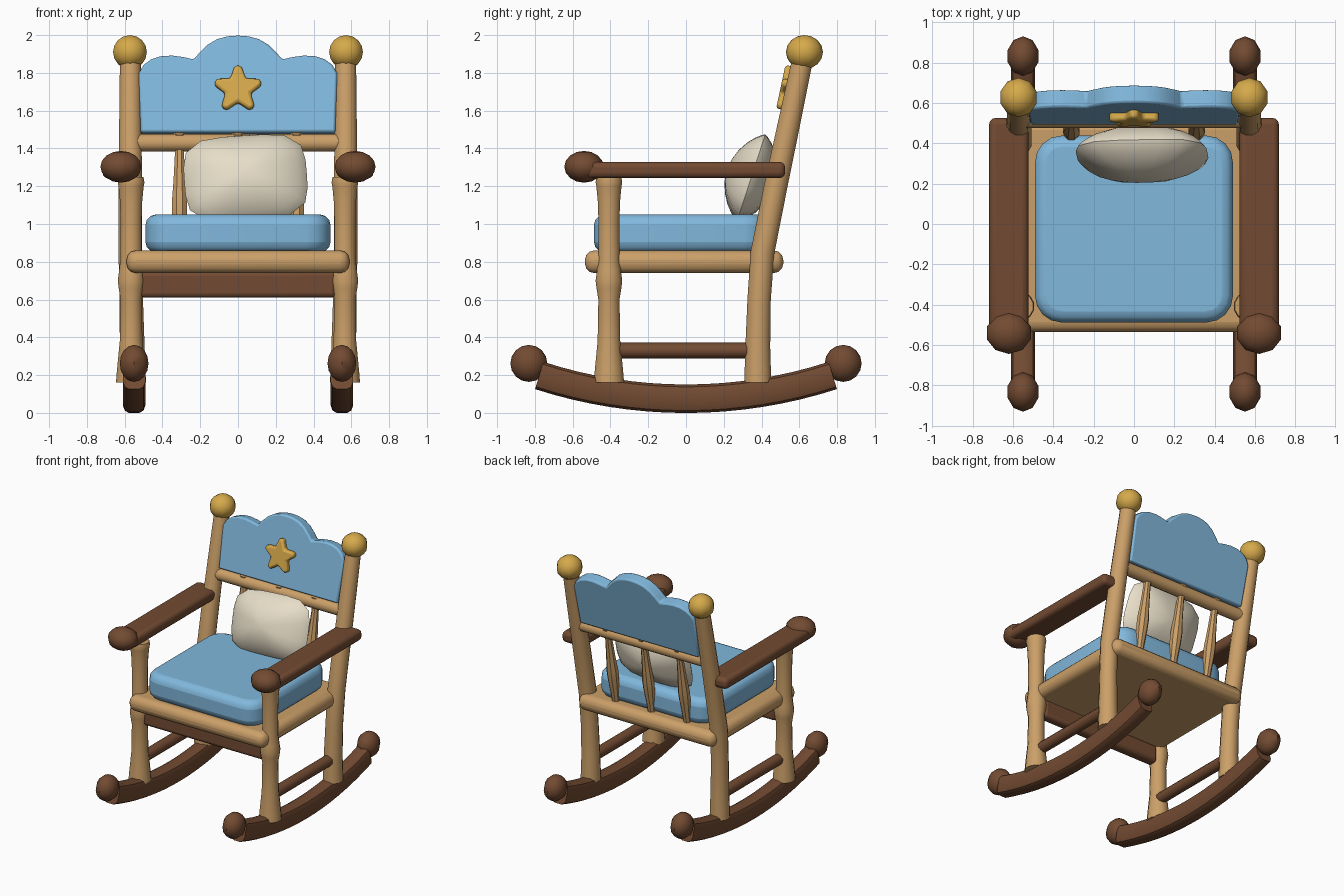
import bpy, bmesh, math
from mathutils import Vector, Matrix

if "Cube" in bpy.data.objects:
    bpy.data.objects.remove(bpy.data.objects["Cube"])


def material(name, rgb):
    m = bpy.data.materials.new(name)
    m.diffuse_color = (*rgb, 1)
    m.use_nodes = True
    m.node_tree.nodes["Principled BSDF"].inputs["Base Color"].default_value = m.diffuse_color
    return m


TAN = material("light_wood", (0.60, 0.35, 0.14))
BROWN = material("dark_wood", (0.17, 0.07, 0.032))
BLUE = material("blue", (0.22, 0.48, 0.72))
GOLD = material("gold", (0.67, 0.40, 0.07))
CREAM = material("cream", (0.80, 0.73, 0.58))
TILT = math.radians(-12)


def finish(bm, name, mat, mirror=False, bevel=0, segments=3, angle=40):
    bmesh.ops.recalc_face_normals(bm, faces=bm.faces)
    me = bpy.data.meshes.new(name)
    bm.to_mesh(me)
    bm.free()
    ob = bpy.data.objects.new(name, me)
    bpy.context.collection.objects.link(ob)
    me.materials.append(mat)
    if bevel:
        b = ob.modifiers.new("bevel", 'BEVEL')
        b.width, b.segments, b.limit_method = bevel, segments, 'ANGLE'
        b.angle_limit = math.radians(40)
    if mirror:
        ob.modifiers.new("mirror", 'MIRROR').use_mirror_merge = False
    bpy.ops.object.select_all(action='DESELECT')
    bpy.context.view_layer.objects.active = ob
    ob.select_set(True)
    bpy.ops.object.shade_smooth_by_angle(angle=math.radians(angle))
    return ob


def loft(name, mat, path, radii, sides=12, u=(1, 0, 0), power=1.0, mirror=False):
    """Rings of (ru, rv) radius along a path; power < 1 squares the section."""
    bm = bmesh.new()
    pts, u, rings = [Vector(p) for p in path], Vector(u), []
    for i, p in enumerate(pts):
        t = (pts[min(i + 1, len(pts) - 1)] - pts[max(i - 1, 0)]).normalized()
        v = t.cross(u)
        ru, rv = radii[i] if isinstance(radii[i], tuple) else (radii[i],) * 2
        ring = []
        for k in range(sides):
            a = 2 * math.pi * (k + 0.5) / sides
            c, s = math.cos(a), math.sin(a)
            c = math.copysign(abs(c) ** power, c)
            s = math.copysign(abs(s) ** power, s)
            ring.append(bm.verts.new(p + u * c * ru + v * s * rv))
        rings.append(ring)
    for a, b in zip(rings, rings[1:]):
        for k in range(sides):
            n = (k + 1) % sides
            bm.faces.new((a[k], a[n], b[n], b[k]))
    bm.faces.new(rings[0])
    bm.faces.new(rings[-1])
    return finish(bm, name, mat, mirror)


def ball(name, mat, centre, radius):
    bm = bmesh.new()
    bmesh.ops.create_uvsphere(bm, u_segments=10, v_segments=8, radius=1,
        matrix=Matrix.Translation(centre) @ Matrix.Diagonal((*radius, 1)))
    return finish(bm, name, mat, mirror=True)


def box(name, mat, centre, size, bevel, corner=0, mirror=False):
    bm = bmesh.new()
    bmesh.ops.create_cube(bm, size=1,
        matrix=Matrix.Translation(centre) @ Matrix.Diagonal((*size, 1)))
    if corner:
        edges = [e for e in bm.edges if abs(e.verts[0].co.z - e.verts[1].co.z) > 0.01]
        bmesh.ops.bevel(bm, geom=edges, offset=corner, segments=4, profile=0.5, affect='EDGES')
    return finish(bm, name, mat, mirror, bevel)


def plate(name, mat, outline, y0, y1, origin, bevel, segments=2):
    """Extruded x-z outline leaning back with the posts."""
    bm = bmesh.new()
    face = bm.faces.new([bm.verts.new((x, y0, z)) for x, z in outline])
    out = bmesh.ops.extrude_face_region(bm, geom=[face])
    bmesh.ops.translate(bm, vec=(0, y1 - y0, 0),
        verts=[v for v in out["geom"] if isinstance(v, bmesh.types.BMVert)])
    bmesh.ops.transform(bm, verts=bm.verts,
        matrix=Matrix.Translation(origin) @ Matrix.Rotation(TILT, 4, 'X'))
    return finish(bm, name, mat, bevel=bevel, segments=segments)


# Rockers with ball ends
R = 2.59
arc = [math.radians(-18 + 36 * i / 16) for i in range(17)]
loft("rocker", BROWN, [(0.55, (R - 0.075) * math.sin(a), R - (R - 0.075) * math.cos(a)) for a in arc],
     [(0.061, 0.077)] * 17, power=0.6, mirror=True)
for y in (-0.832, 0.832):
    ball("rocker_ball", BROWN, (0.55, y, 0.262), (0.08, 0.098, 0.098))

# Turned front legs
leg = [(0.16, .083), (0.22, .078), (0.38, .062), (0.60, .058), (0.66, .068), (0.70, .073),
       (0.75, .066), (0.82, .058), (1.00, .057), (1.12, .061), (1.20, .069), (1.22, .073), (1.25, .068)]
loft("front_leg", TAN, [(0.566, -0.408, z) for z, r in leg], [r for z, r in leg], mirror=True)

# Bent back posts with gold finials
loft("back_post", TAN,
     [(0.56, 0.38, 0.16), (0.56, 0.38, 0.35), (0.565, 0.387, 0.6), (0.57, 0.405, 0.85),
      (0.57, 0.475, 1.2), (0.57, 0.545, 1.53), (0.57, 0.617, 1.87)],
     [0.074, 0.068, 0.064, 0.065, 0.064, 0.061, 0.057], mirror=True)
ball("finial", GOLD, (0.572, 0.627, 1.91), (0.094, 0.098, 0.09))

# Side stretchers and front apron
loft("side_stretcher", BROWN, [(0.555, -0.38, 0.33), (0.555, 0.38, 0.33)], [0.042] * 2, 10, mirror=True)
box("front_apron", BROWN, (0, -0.4, 0.68), (1.04, 0.08, 0.14), 0.025)

# Seat and cushion
box("seat", TAN, (0, -0.01, 0.8), (1.18, 1.05, 0.12), 0.05)
box("seat_cushion", BLUE, (0, -0.025, 0.95), (0.98, 0.925, 0.2), 0.055, corner=0.13)

# Arms with rounded grips
box("arm", BROWN, (0.62, -0.005, 1.286), (0.195, 1.06, 0.086), 0.03, mirror=True)
ball("arm_grip", BROWN, (0.62, -0.54, 1.303), (0.114, 0.104, 0.084))

# Back rail and spindles
loft("back_rail", TAN, [(-0.55, 0.523, 1.43), (0.55, 0.523, 1.43)], [0.048] * 2, u=(0, 1, 0))
spindle = [(0.0, .028), (0.15, .032), (0.32, .042), (0.42, .044), (0.6, .034),
           (0.82, .026), (0.92, .03), (0.97, .04), (1.0, .02)]
for x in (-0.31, 0, 0.31):
    loft("back_spindle", TAN, [(x, 0.42 + 0.115 * t, 0.83 + 0.66 * t) for t, r in spindle],
         [r for t, r in spindle], 8)

# Scalloped headboard
half = [(0.515, 0), (0.525, 0.32), (0.5, 0.365), (0.46, 0.395), (0.41, 0.412), (0.35, 0.416),
        (0.29, 0.408), (0.235, 0.395), (0.205, 0.43), (0.16, 0.475), (0.11, 0.505), (0.055, 0.52)]
outline = half + [(0, 0.524)] + [(-x, z) for x, z in reversed(half)]
plate("headboard", BLUE, outline, -0.045, 0.045, (0, 0.535, 1.478), 0.012)

# Star with blunted points
star = []
for i in range(5):
    a = math.pi / 2 + i * 2 * math.pi / 5
    star += [(0.128 * math.cos(a + d), 0.128 * math.sin(a + d)) for d in (-0.13, 0.13)]
    star.append((0.07 * math.cos(a + math.pi / 5), 0.07 * math.sin(a + math.pi / 5)))
plate("star", GOLD, star, -0.085, -0.03, (0, 0.583, 1.7), 0.014)

# Pinched pillow leaning on the spindles
bm = bmesh.new()
bmesh.ops.create_uvsphere(bm, u_segments=20, v_segments=12, radius=1)
for v in bm.verts:
    x, z, h = v.co
    r = math.hypot(x, z)
    if r > 1e-4:
        c, s = x / r, z / r
        k = (abs(c) ** 4 + abs(s) ** 4) ** -0.25
        x, z = x * k, z * k
    lens = math.copysign(max(0.0, 1 - r * r) ** 0.8, h) if r < 0.999 else 0
    v.co = (0.325 * x, 0.135 * lens, 0.235 * z)
bmesh.ops.transform(bm, verts=bm.verts, matrix=Matrix.Translation((0.04, 0.345, 1.245))
    @ Matrix.Rotation(math.radians(-18), 4, 'X') @ Matrix.Rotation(math.radians(-4), 4, 'Y'))
finish(bm, "pillow", CREAM)
